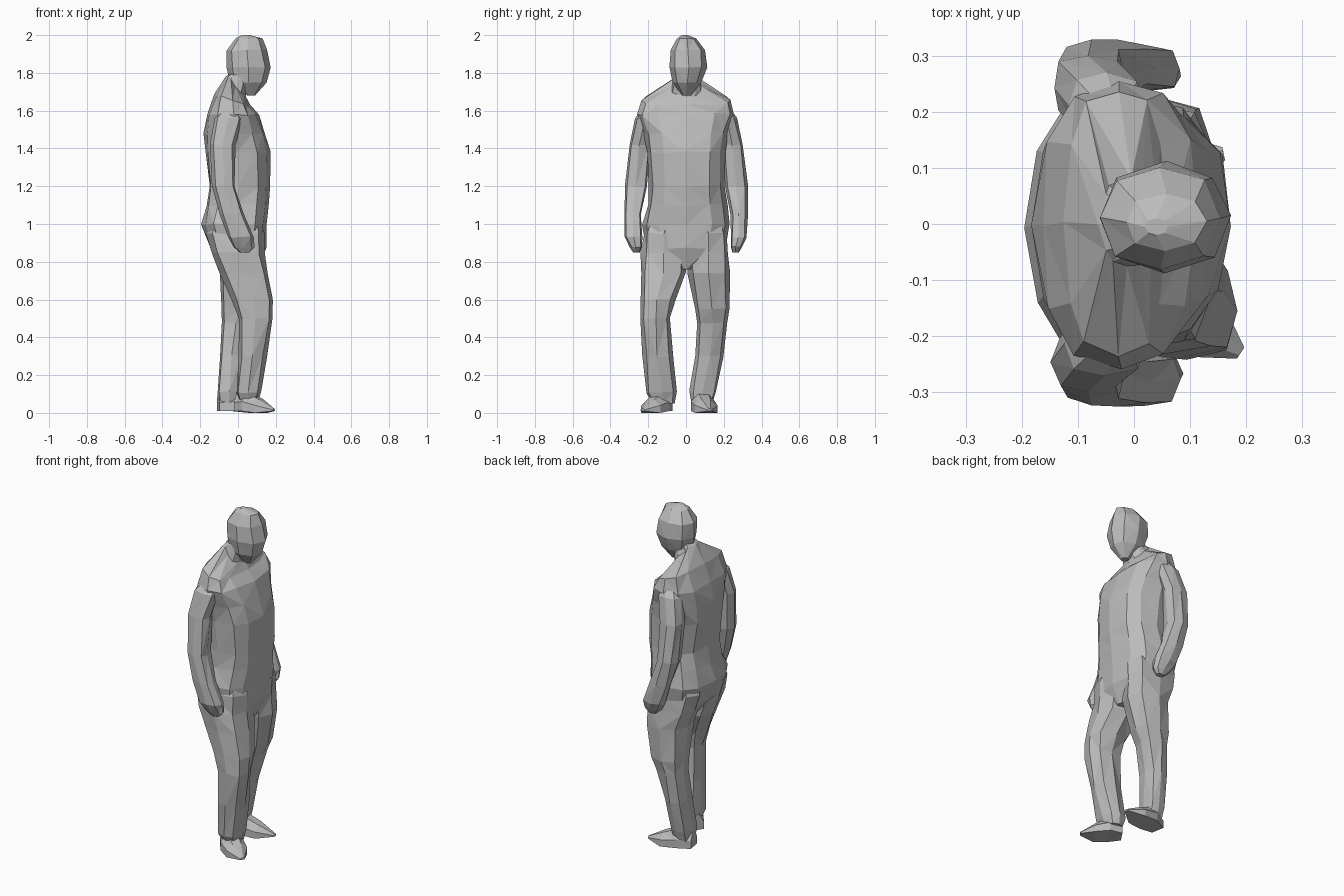
import bpy
import bmesh
import math
import random
from mathutils import Vector

random.seed(4)

default_cube = bpy.data.objects.get("Cube")
if default_cube:
    bpy.data.objects.remove(default_cube, do_unlink=True)

# One plain grey for the whole figure
grey = bpy.data.materials.new("plain_grey")
grey.use_nodes = True
colour = (0.5, 0.5, 0.5, 1)
grey.diffuse_color = colour
grey.node_tree.nodes["Principled BSDF"].inputs["Base Color"].default_value = colour


def squared(value, power):
    """Push a circle coordinate outwards to make a rounder box."""
    return math.copysign(abs(value) ** power, value)


def make_ring(sides, power, z, x_min, x_max, y_min, y_max, tilt=0):
    """Rounded ring that fills the given bounds; tilt lowers its +x edge."""
    middle = Vector(((x_min + x_max) / 2, (y_min + y_max) / 2, z))
    ring = []
    for i in range(sides):
        angle = math.tau * i / sides
        across = squared(math.cos(angle), power) * (x_max - x_min) / 2
        along = squared(math.sin(angle), power) * (y_max - y_min) / 2
        ring.append(middle + Vector((across, along, -tilt * across)))
    return ring


def loft(name, rings, roughness=0.0):
    """Skin a stack of rings with irregular flat triangles and closed ends."""
    bm = bmesh.new()
    loops = []
    for number, ring in enumerate(rings):
        inner = 0 < number < len(rings) - 1
        wobble = roughness if inner else 0
        loops.append([
            bm.verts.new(point + Vector([random.uniform(-wobble, wobble) for _ in "xyz"]))
            for point in ring
        ])
    count = len(rings[0])
    for lower, upper in zip(loops, loops[1:]):
        for i in range(count):
            j = (i + 1) % count
            a, b, c, d = lower[i], lower[j], upper[j], upper[i]
            if random.random() < 0.5:
                triangles = ((a, b, c), (a, c, d))
            else:
                triangles = ((a, b, d), (b, c, d))
            for triangle in triangles:
                bm.faces.new(triangle)
    bm.faces.new(loops[0])
    bm.faces.new(loops[-1])
    bmesh.ops.recalc_face_normals(bm, faces=bm.faces)
    mesh = bpy.data.meshes.new(name)
    bm.to_mesh(mesh)
    bm.free()
    mesh.materials.append(grey)
    body_part = bpy.data.objects.new(name, mesh)
    bpy.context.collection.objects.link(body_part)


def stack(name, sections, sides=8, power=0.7, roughness=0.006):
    """Loft sections written as height, x bounds, y bounds and optional tilt."""
    loft(name, [make_ring(sides, power, *s) for s in sections], roughness)


# Torso from crotch to the sloping collar and hidden neck
stack("torso", [
    (.76, -.06, .11, -.03, .03),
    (.87, -.15, .145, -.215, .205),
    (1, -.195, .155, -.23, .225),
    (1.1, -.17, .16, -.205, .215),
    (1.2, -.155, .17, -.2, .2),
    (1.38, -.175, .168, -.205, .205),
    (1.48, -.183, .145, -.225, .225),
    (1.58, -.165, .11, -.255, .255),
    (1.655, -.125, .06, -.235, .24, .3),
    (1.73, -.06, .04, -.075, .08, 1.1),
    (1.82, 0, .06, -.05, .05),
], sides=12, power=0.75)

# Head leaning forward, tapering to the chin
stack("head", [
    (1.68, .05, .09, -.02, .025),
    (1.75, -.04, .15, -.07, .08),
    (1.83, -.06, .174, -.085, .11),
    (1.92, -.06, .155, -.08, .1),
    (1.98, -.015, .13, -.05, .055),
    (2, .02, .06, -.02, .01),
], power=0.9, roughness=0.003)

# Arms hang with the forearms slightly forward; both share one profile
arm = [
    (1.62, -.07, 0, .13, .225),
    (1.56, -.12, .02, .16, .268),
    (1.42, -.145, -.015, .19, .3),
    (1.2, -.135, -.015, .205, .325),
    (1.05, -.095, .035, .237, .325),
    (.93, -.055, .085, .235, .322),
    (.88, -.025, .085, .235, .295),
    (.85, .01, .06, .245, .28),
]
for name, side in (("front_arm", -1), ("back_arm", 1)):
    stack(name, [
        (z, x0, x1, *sorted((side * y0, side * y1))) for z, x0, x1, y0, y1 in arm
    ], sides=8, roughness=0.004)

# Legs in a short stride
stack("front_leg", [
    (1.03, -.15, .12, -.19, -.03),
    (.95, -.17, .14, -.225, -.01),
    (.85, -.14, .145, -.238, 0),
    (.74, -.095, .16, -.24, -.005),
    (.6, -.03, .188, -.242, -.06),
    (.5, 0, .18, -.24, -.085),
    (.3, 0, .15, -.23, -.07),
    (.11, -.01, .12, -.21, -.05),
    (.05, .01, .1, -.18, -.06),
])
stack("back_leg", [
    (1.03, -.15, .12, .03, .19),
    (.95, -.17, .14, .01, .215),
    (.85, -.14, .14, 0, .225),
    (.74, -.1, .14, .01, .23),
    (.55, -.09, .1, .05, .225),
    (.48, -.09, .07, .06, .22),
    (.3, -.1, .03, .05, .2),
    (.11, -.11, .01, .02, .16),
    (.05, -.1, 0, .03, .14),
])


# Shoes: wedge from heel to pointed toe
def shoe(name, heel, toe):
    heel, toe = Vector((*heel, .01)), Vector((*toe, .01))
    sideways = (toe - heel).normalized().cross(Vector((0, 0, 1)))
    rings = []
    for step, width, height in ((0, .04, .09), (.3, .065, .1), (.65, .06, .06), (1, .012, .012)):
        centre = heel.lerp(toe, step)
        outline = ((-1, 0), (1, 0), (1, .5), (.4, 1), (-.4, 1), (-1, .5))
        rings.append([
            centre + sideways * width * u + Vector((0, 0, height * v)) for u, v in outline
        ])
    # Lower the sole to the ground under the ball of the foot
    for point in rings[2][:2]:
        point.z = 0
    loft(name, rings)


shoe("front_shoe", (0, -.105), (.19, -.23))
shoe("back_shoe", (-.105, .075), (.16, .125))
